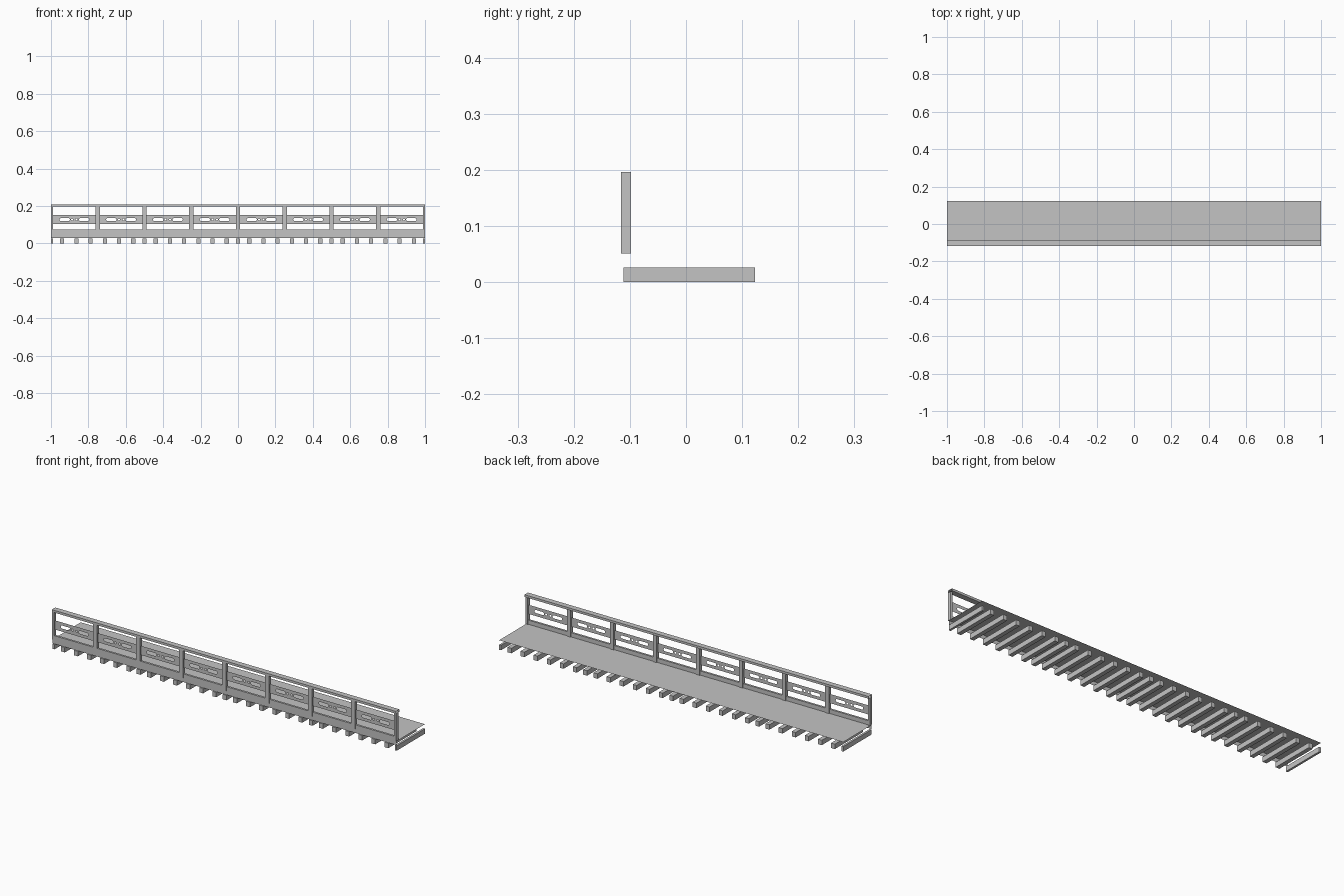
import bpy
import bmesh
import math

cube = bpy.data.objects.get("Cube")
if cube:
    bpy.data.objects.remove(cube, do_unlink=True)

GREY = (0.55, 0.55, 0.55, 1)
steel = bpy.data.materials.new("steel_grey")
steel.use_nodes = True
steel.diffuse_color = GREY
steel.node_tree.nodes["Principled BSDF"].inputs["Base Color"].default_value = GREY


def add_mesh(name, mesh):
    obj = bpy.data.objects.new(name, mesh)
    bpy.context.collection.objects.link(obj)
    mesh.materials.clear()
    mesh.materials.append(steel)
    return obj


def box(name, x, y, z, open_ends=False):
    """Box between pairs of limits; open_ends leaves a hollow tube along x."""
    bm = bmesh.new()
    bmesh.ops.create_cube(bm, size=1)
    for v in bm.verts:
        for axis, (low, high) in enumerate((x, y, z)):
            v.co[axis] = high if v.co[axis] > 0 else low
    if open_ends:
        ends = [f for f in bm.faces if abs(f.normal.x) > 0.5]
        bmesh.ops.delete(bm, geom=ends, context="FACES_ONLY")
    mesh = bpy.data.meshes.new(name)
    bm.to_mesh(mesh)
    bm.free()
    return add_mesh(name, mesh)


def sheet(name, corners):
    mesh = bpy.data.meshes.new(name)
    mesh.from_pydata(corners, [], [range(len(corners))])
    return add_mesh(name, mesh)


def slot(cx, half, radius, steps=6):
    """Outline of a round-ended slot; half is the straight half length."""
    pts = []
    for side in (1, -1):
        for i in range(steps + 1):
            a = math.pi * (i / steps - 0.5)
            pts.append((cx + side * (half + radius * math.cos(a)),
                        side * radius * math.sin(a)))
    return pts


def panel(name, cx, y, z, width, height):
    """Flat infill sheet with slotted openings."""
    w, h = width / 2, height / 2
    loops = [[(-w, -h), (w, -h), (w, h), (-w, h)]]
    for s in (-1, 1):
        loops.append(slot(s * 0.052, 0.02, 0.008))
        loops.append(slot(s * 0.012, 0.001, 0.005))
    curve = bpy.data.curves.new(name + "_outline", "CURVE")
    curve.dimensions = "2D"
    curve.fill_mode = "BOTH"
    for pts in loops:
        spline = curve.splines.new("POLY")
        spline.points.add(len(pts) - 1)
        for p, (px, py) in zip(spline.points, pts):
            p.co = (px, py, 0, 1)
        spline.use_cyclic_u = True
    temp = bpy.data.objects.new("panel_outline", curve)
    mesh = bpy.data.meshes.new_from_object(temp)
    bpy.data.objects.remove(temp)
    obj = add_mesh(name, mesh)
    obj.location = (cx, y, z)
    obj.rotation_euler.x = math.pi / 2


FRONT, BACK = -0.111, 0.123
DECK_Z, BEAM_TOP = 0.05, 0.026
FULL = (-1, 1)

# Deck sheet and the fascia below its front edge
sheet("deck", [(-1, FRONT, DECK_Z), (1, FRONT, DECK_Z),
               (1, BACK, DECK_Z), (-1, BACK, DECK_Z)])
sheet("front_fascia", [(-1, FRONT, 0.029), (1, FRONT, 0.029),
                       (1, FRONT, DECK_Z), (-1, FRONT, DECK_Z)])

# Cross beams: four sections, half beams at both ends of each
for s in range(4):
    mid = -0.75 + s * 0.5
    spans = [(mid - 0.25, mid - 0.239), (mid + 0.239, mid + 0.25)]
    for i in range(6):
        c = mid + (i - 2.5) * 0.076
        spans.append((c - 0.011, c + 0.011))
    for span in spans:
        box("cross_beam", span, (FRONT, BACK), (0, BEAM_TOP))

# Railing: hollow rails, posts and slotted panels
box("top_rail", FULL, (-0.117, -0.088), (0.1965, 0.2085), True)
box("bottom_rail", FULL, (-0.113, -0.102), (0.051, 0.073), True)
for i in range(9):
    c = -1 + i * 0.25
    span = (max(c - 0.011, -1), min(c + 0.011, 1))
    box("post", span, (-0.116, -0.098), (0.051, 0.1965))
for i in range(8):
    panel("slotted_panel", -0.875 + i * 0.25, -0.107, 0.127, 0.25, 0.048)
